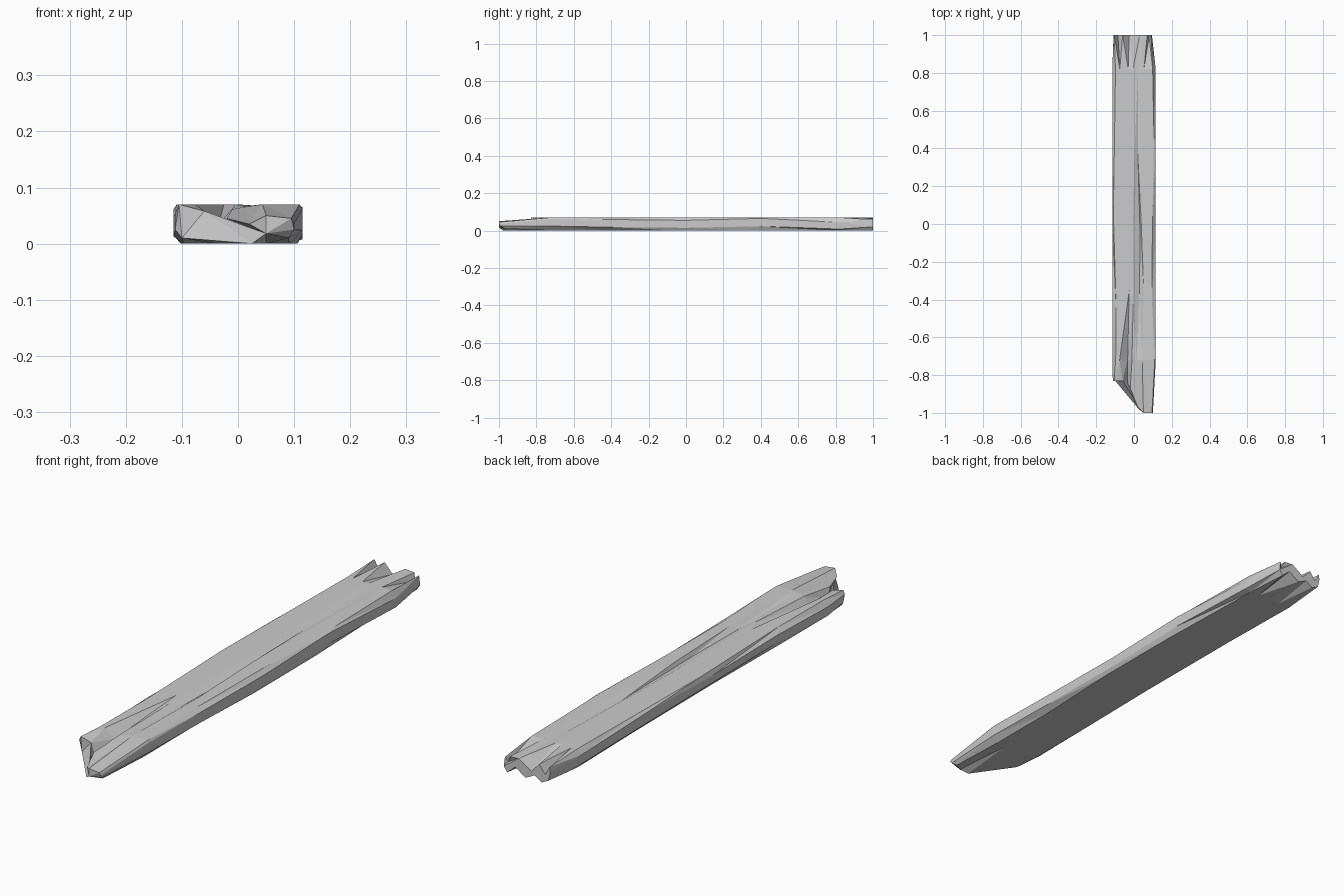
import bpy, bmesh, random

random.seed(4)

# Grain lines running the length of the board, in order around its section:
# body (x, z), front tip (x, y, z), back tip (x, y, z)
LANES = [
    # top face, left to right
    (-.105, .070, -.105, -.83, .070, -.105, 1.0, .070),
    (-.070, .070, -.060, -.83, .058, -.085, 1.0, .035),
    (-.030, .070, -.035, -.84, .015, -.060, 1.0, .070),
    (.000, .070, -.020, -.87, .045, -.025, 1.0, .032),
    (.025, .058, .020, -.97, .035, .030, 1.0, .068),
    (.045, .070, .050, -1.0, .050, .070, 1.0, .064),
    (.105, .070, .095, -1.0, .045, .080, .99, .038),
    # right side
    (.115, .055, .100, -1.0, .035, .090, 1.0, .058),
    (.115, .018, .100, -.99, .025, .095, 1.0, .020),
    # bottom face, right to left
    (.100, .000, .090, -.97, .010, .080, 1.0, .000),
    (.050, .000, .050, -1.0, .018, .045, 1.0, .030),
    (.000, .000, .025, -.98, .000, .000, 1.0, .000),
    (-.050, .000, -.040, -.84, .000, -.040, 1.0, .020),
    (-.100, .000, -.100, -.83, .010, -.070, 1.0, .000),
    # left side
    (-.115, .018, -.112, -.82, .025, -.100, 1.0, .015),
    (-.115, .055, -.112, -.83, .055, -.108, 1.0, .050),
]
STATIONS = [-.72, -.4, 0, .4, .82]
SPLIT = {2: .6, 3: .35}          # lanes where the front crack runs deep
GROOVE, EDGES, SIDES = 4, (0, 6, 9, 13), (7, 8, 14, 15)


def body_point(i, k):
    """Point of lane i at station k, with a little weathering."""
    x, z, fx, fy, fz, bx, by, bz = LANES[i]
    y = STATIONS[k]
    if i in EDGES:
        x *= random.uniform(.88, 1.06)
    elif i in SIDES:
        z += random.uniform(-.011, .011)
    elif i == GROOVE:
        x += random.uniform(-.012, .012)
        z = (.066, .056, .055, .060, .068)[k]
    elif i < 7:
        x += random.uniform(-.008, .008)
    if k == 0 and i in SPLIT:
        t = SPLIT[i]
        x, z = x + (fx - x) * t, z + (fz - z) * t
    if 0 < k < 4 and i not in SIDES:
        y += random.uniform(-.08, .08)
    return x, y, z


# Splintered plank: skin the grain lines, then close the broken ends
bm = bmesh.new()
rings = [[bm.verts.new(l[2:5]) for l in LANES]]
for k in range(len(STATIONS)):
    rings.append([bm.verts.new(body_point(i, k)) for i in range(len(LANES))])
rings.append([bm.verts.new(l[5:8]) for l in LANES])

n = len(LANES)
for a, b in zip(rings, rings[1:]):
    for i in range(n):
        j = (i + 1) % n
        bm.faces.new((a[i], a[j], b[j], b[i]))
bm.faces.new(rings[0][::-1])
bm.faces.new(rings[-1])
bmesh.ops.triangulate(bm, faces=bm.faces[:], ngon_method='EAR_CLIP')
bmesh.ops.recalc_face_normals(bm, faces=bm.faces[:])

mesh = bpy.data.meshes.new("broken_plank")
bm.to_mesh(mesh)
bm.free()
plank = bpy.data.objects.new("broken_plank", mesh)
bpy.context.collection.objects.link(plank)
